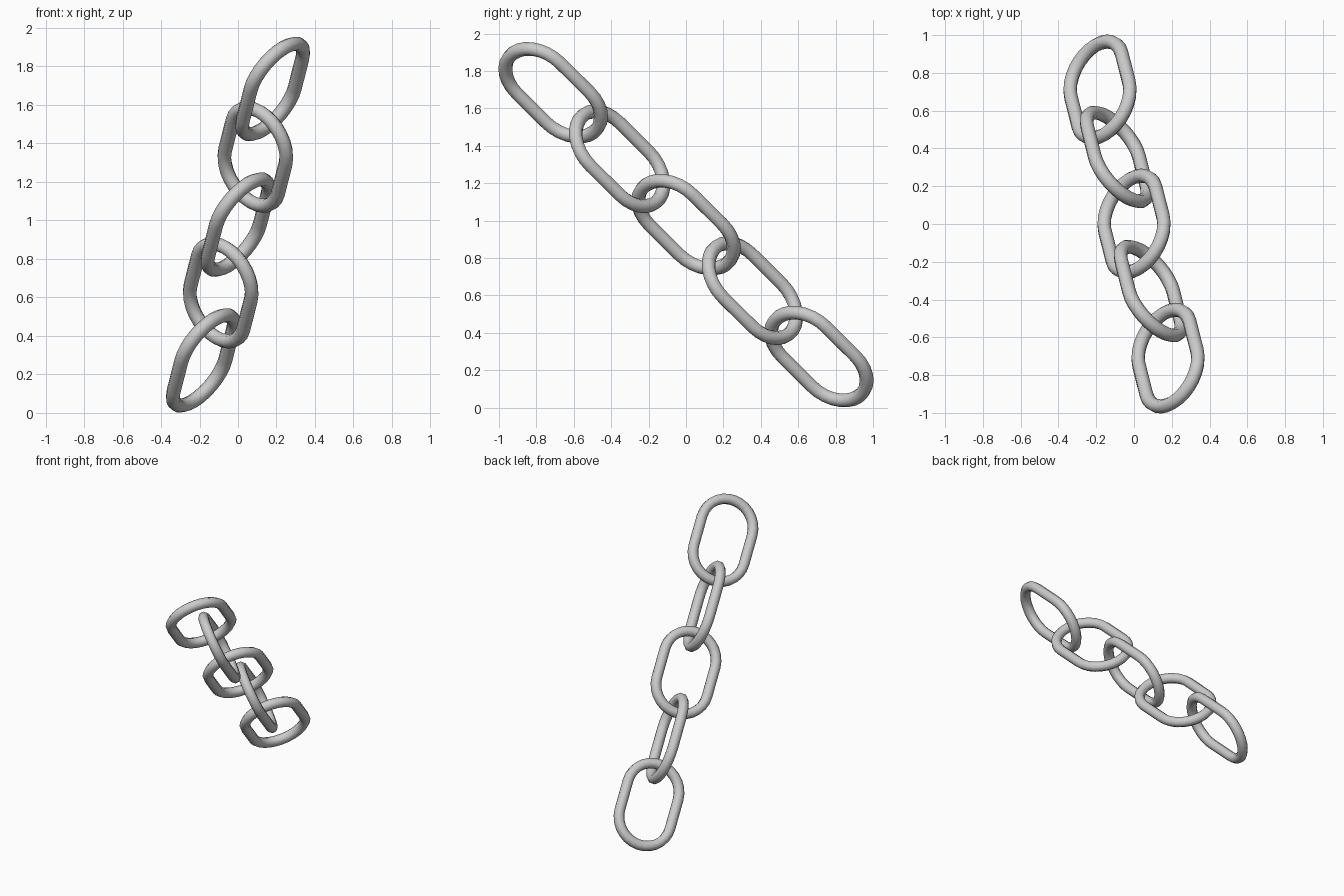
import bpy, bmesh, math
from mathutils import Vector, Matrix

if "Cube" in bpy.data.objects:
    bpy.data.objects.remove(bpy.data.objects["Cube"])

# Chain axis and the two perpendicular link directions
STEP = Vector((0.09, -0.355, 0.3525))
CENTRE = Vector((0, 0, 0.978))
axis = STEP.normalized()
side = Vector((0.69, 0.585, 0.425))
side = (side - axis * side.dot(axis)).normalized()
other = axis.cross(side)

HALF_STRAIGHT, BEND, TUBE = 0.111, 0.195, 0.0375
ARC, SIDES = 14, 8


def make_link(name, centre, u, n):
    """Oval link: long way along the axis, wide along u, facing n."""
    bm = bmesh.new()
    rings = []
    for end in (1, -1):
        for i in range(ARC + 1):
            a = math.pi * i / ARC + (0 if end == 1 else math.pi)
            out = u * math.cos(a) + axis * math.sin(a)
            mid = centre + axis * (end * HALF_STRAIGHT) + out * BEND
            ring = []
            for k in range(SIDES):
                t = 2 * math.pi * (k + 0.5) / SIDES
                ring.append(bm.verts.new(mid + (out * math.cos(t) + n * math.sin(t)) * TUBE))
            rings.append(ring)
    for i, r in enumerate(rings):
        q = rings[(i + 1) % len(rings)]
        for k in range(SIDES):
            m = (k + 1) % SIDES
            bm.faces.new((r[k], q[k], q[m], r[m]))
    bmesh.ops.recalc_face_normals(bm, faces=bm.faces)
    for f in bm.faces:
        f.smooth = True
    mesh = bpy.data.meshes.new(name)
    bm.to_mesh(mesh)
    bm.free()
    bpy.context.collection.objects.link(bpy.data.objects.new(name, mesh))


# Five links, each turned a quarter from the last
for i in range(5):
    u, n = (side, other) if i % 2 == 0 else (other, side)
    make_link(f"chain_link_{i + 1}", CENTRE + STEP * (i - 2), u, n)
